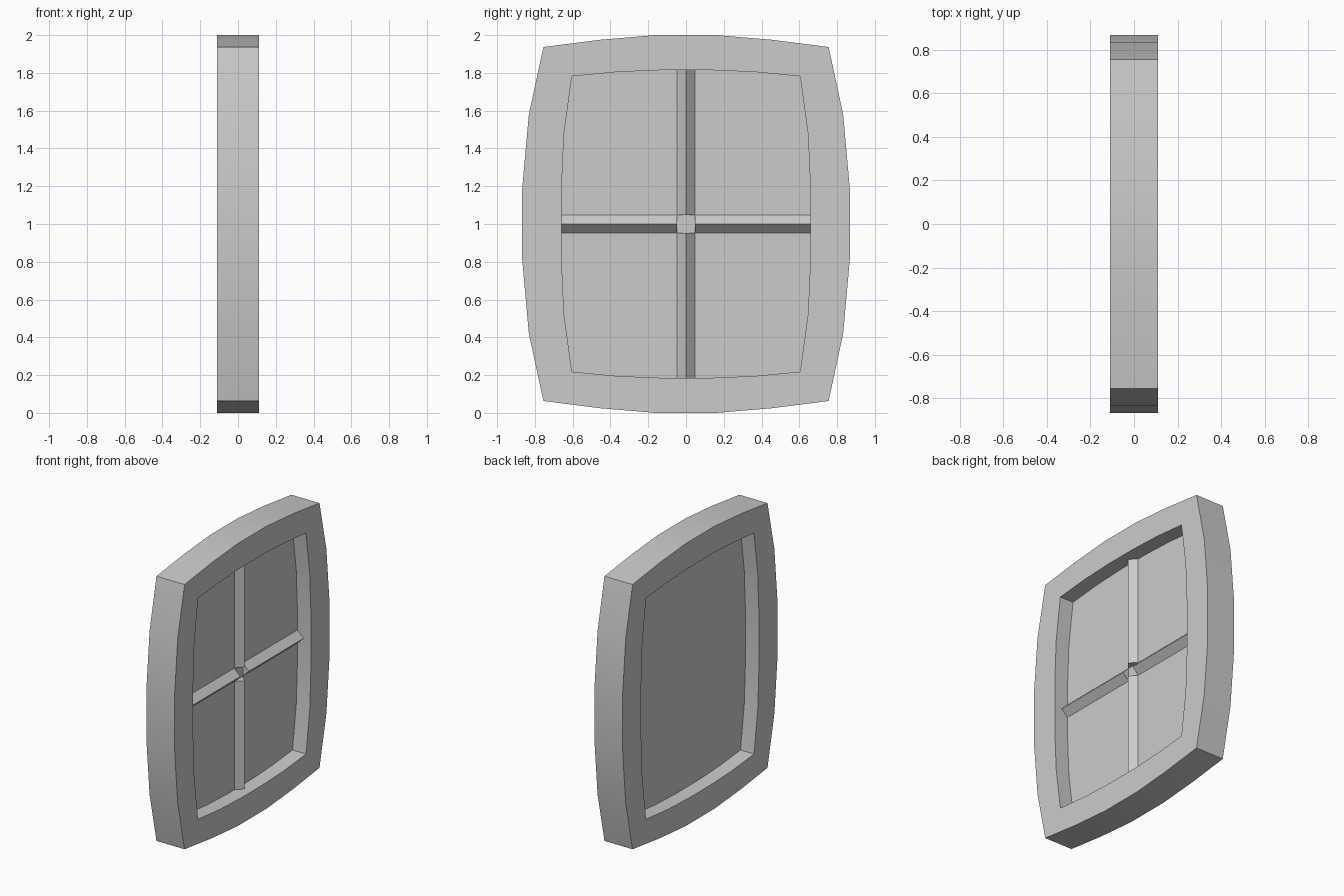
import bpy, bmesh, math

if "Cube" in bpy.data.objects:
    bpy.data.objects.remove(bpy.data.objects["Cube"])

# Quarter outlines (y, z from centre), mirrored into full barrel-shaped loops
OUTER = [(0.16, 1.0), (0.457, 0.975), (0.755, 0.937), (0.832, 0.58), (0.867, 0.19)]
INNER = [(0.12, 0.815), (0.362, 0.805), (0.604, 0.782), (0.646, 0.475), (0.66, 0.157)]
DEPTH = 0.11
CENTRE_Z = 1.0


def full_loop(q):
    r = q[::-1]
    return (q + [(y, -z) for y, z in r]
            + [(-y, -z) for y, z in q] + [(-y, z) for y, z in r])


def finish(name, bm):
    bmesh.ops.recalc_face_normals(bm, faces=bm.faces)
    mesh = bpy.data.meshes.new(name)
    bm.to_mesh(mesh)
    bm.free()
    ob = bpy.data.objects.new(name, mesh)
    ob.location.z = CENTRE_Z
    bpy.context.collection.objects.link(ob)
    bpy.ops.object.select_all(action='DESELECT')
    ob.select_set(True)
    bpy.context.view_layer.objects.active = ob
    bpy.ops.object.shade_smooth_by_angle(angle=math.radians(25))
    return ob


def ring(bm, pts, x):
    return [bm.verts.new((x, y, z)) for y, z in pts]


def bridge(bm, a, b):
    n = len(a)
    for i in range(n):
        j = (i + 1) % n
        bm.faces.new((a[i], a[j], b[j], b[i]))


# Window frame: rectangular section swept round the outlines
bm = bmesh.new()
outer, inner = full_loop(OUTER), full_loop(INNER)
rings = [ring(bm, outer, -DEPTH), ring(bm, outer, DEPTH),
         ring(bm, inner, DEPTH), ring(bm, inner, -DEPTH)]
for i in range(4):
    bridge(bm, rings[i], rings[(i + 1) % 4])
finish("window_frame", bm)

# Thin pane in the middle of the frame
bm = bmesh.new()
back, front = ring(bm, inner, -0.004), ring(bm, inner, 0.004)
bm.faces.new(back)
bm.faces.new(front)
bridge(bm, back, front)
finish("pane", bm)


# Ridged glazing bars, four arms stopping at the edge of the crossing
def glazing_bar(name, length, angle):
    bm = bmesh.new()
    w = 0.048
    c, s = math.cos(angle), math.sin(angle)
    ends = []
    for d in (w, length):
        ends.append([bm.verts.new((x, d * c - t * s, d * s + t * c))
                     for x, t in ((0.003, -w), (0.052, 0), (0.003, w))])
    bridge(bm, ends[0], ends[1])
    for e in ends:
        bm.faces.new(e)
    finish(name, bm)


for name, length, quarter in (("right_bar", 0.662, 0), ("upper_bar", 0.816, 1),
                              ("left_bar", 0.662, 2), ("lower_bar", 0.816, 3)):
    glazing_bar(name, length, quarter * math.pi / 2)
